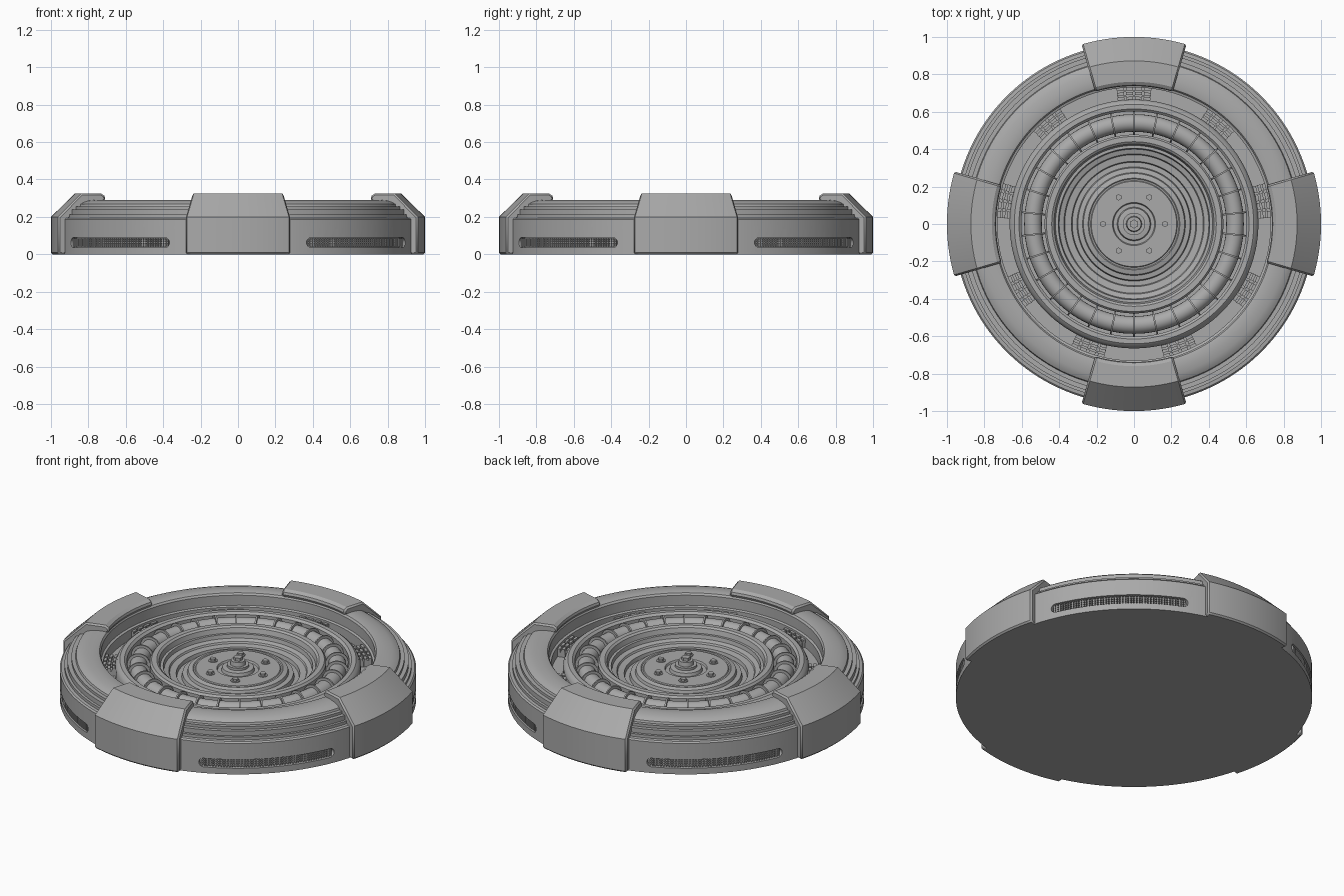
import bpy, bmesh, math
from mathutils import Matrix, Vector

cube = bpy.data.objects.get("Cube")
if cube:
    bpy.data.objects.remove(cube, do_unlink=True)

grey = bpy.data.materials.new("mid_grey")
grey.use_nodes = True
COLOUR = (0.4, 0.4, 0.4, 1)
grey.diffuse_color = COLOUR
grey.node_tree.nodes["Principled BSDF"].inputs["Base Color"].default_value = COLOUR


def finish(bm, name, smooth=True, angle=30):
    bmesh.ops.remove_doubles(bm, verts=bm.verts, dist=1e-5)
    bmesh.ops.recalc_face_normals(bm, faces=bm.faces)
    mesh = bpy.data.meshes.new(name)
    bm.to_mesh(mesh)
    bm.free()
    mesh.materials.append(grey)
    ob = bpy.data.objects.new(name, mesh)
    bpy.context.collection.objects.link(ob)
    if smooth:
        shade(ob, angle)
    return ob


def shade(ob, angle=30):
    bpy.ops.object.select_all(action='DESELECT')
    ob.select_set(True)
    bpy.context.view_layer.objects.active = ob
    bpy.ops.object.shade_smooth_by_angle(angle=math.radians(angle))


def polar(r, a, z):
    return Vector((r * math.cos(a), r * math.sin(a), z))


def lathe(name, profile, steps=128, closed=False):
    """Turn an (r, z) profile about the vertical axis."""
    bm = bmesh.new()
    rings = [[bm.verts.new(polar(r, math.tau * i / steps, z)) for r, z in profile]
             for i in range(steps)]
    n = len(profile)
    for i in range(steps):
        a, b = rings[i], rings[(i + 1) % steps]
        for j in range(n if closed else n - 1):
            k = (j + 1) % n
            bm.faces.new((a[j], b[j], b[k], a[k]))
    bmesh.ops.dissolve_degenerate(bm, dist=1e-6, edges=bm.edges)
    return finish(bm, name)


def sweep(bm, stations):
    """Bridge (angle, profile) sections and cap both ends."""
    secs = [[bm.verts.new(polar(r, a, z)) for r, z in p] for a, p in stations]
    n = len(secs[0])
    for a, b in zip(secs, secs[1:]):
        for j in range(n):
            k = (j + 1) % n
            bm.faces.new((a[j], b[j], b[k], a[k]))
    bm.faces.new(secs[0])
    bm.faces.new(secs[-1])


def block(bm, r, a, z, size):
    """Box with size (radial, tangential, vertical) at a polar position."""
    m = Matrix.Translation(polar(r, a, z)) @ Matrix.Rotation(a, 4, 'Z')
    bmesh.ops.create_cube(bm, size=1, matrix=m @ Matrix.Diagonal((*size, 1)))


def cylinder(bm, r, z0, z1, at=(0, 0), sides=32, top=None):
    bmesh.ops.create_cone(bm, cap_ends=True, segments=sides, radius1=r,
                          radius2=r if top is None else top, depth=z1 - z0,
                          matrix=Matrix.Translation((*at, (z0 + z1) / 2)))


# Main body: stepped outer wall, domed rim, clamp channel, bearing race and bowl
outer_wall = [(0, 0), (.965, 0), (.965, .185), (.957, .193), (.94, .195), (.94, .212),
              (.925, .212), (.925, .24), (.902, .24), (.902, .256), (.88, .256), (.876, .268)]
rim = [(.86, .278), (.835, .286), (.8, .29), (.765, .29), (.75, .286), (.742, .275),
       (.742, .215), (.73, .21), (.73, .15)]
race = [(.665, .15), (.665, .205), (.655, .225), (.64, .237), (.615, .237), (.602, .225),
        (.602, .15), (.478, .15), (.478, .225), (.468, .237), (.44, .237), (.428, .228)]
bowl = [(.42, .2), (.405, .2), (.4, .178), (.375, .17), (.37, .16), (.335, .155),
        (.33, .135), (.305, .135), (.3, .158), (.275, .162), (.27, .178), (.245, .185),
        (.24, .181), (.232, .181), (.228, .186), (.115, .186), (.11, .176), (.09, .176),
        (.085, .194), (.06, .198), (0, .198)]
body = lathe("body", outer_wall + rim + race + bowl)

# Rounded vent slots cut in the outer wall between the pads
HALF = math.radians(22.7)
Z_MID, Z_HALF = .0625, .026
bm = bmesh.new()
for q in range(4):
    mid = math.radians(45 + 90 * q)
    stations = []
    cap = Z_HALF / .965
    ends = [HALF - cap + cap * math.sin(math.radians(t)) for t in (0, 25, 50, 70, 85)]
    offsets = sorted([-e for e in ends] + [HALF * .9 * i / 16 for i in range(-16, 17)] + ends)
    for d in offsets:
        over = max(0, abs(d) - HALF + cap)
        h = Z_HALF * math.sqrt(max(.01, 1 - (over / cap) ** 2))
        lo, hi = Z_MID - h, Z_MID + h
        stations.append((mid + d, [(.94, lo), (.99, lo), (.99, hi), (.94, hi)]))
    sweep(bm, stations)
cutter = finish(bm, "slot_cutter", smooth=False)
cutter.hide_render = True
cutter.hide_set(True)
cut = body.modifiers.new("slots", 'BOOLEAN')
cut.operation = 'DIFFERENCE'
cut.solver = 'EXACT'
cut.object = cutter

# Grilles: upright ribs crossed by thin rails
bm = bmesh.new()
for q in range(4):
    mid = math.radians(45 + 90 * q)
    for i in range(-24, 25):
        block(bm, .95, mid + HALF * .96 * i / 24, Z_MID, (.016, .007, .044))
    for z in (.05, .0625, .075):
        p = [(.938, z - .002), (.954, z - .002), (.954, z + .002), (.938, z + .002)]
        sweep(bm, [(mid + HALF * .96 * i / 12, p) for i in range(-12, 13)])
finish(bm, "vent_grilles", smooth=False)

# Four clamping pads hooked over the rim
pad_profile = [(.95, 0), (1, 0), (1, .2), (.872, .325), (.76, .325), (.742, .313),
               (.735, .29), (.765, .275), (.85, .27), (.95, .18)]
PAD_HALF = math.radians(16.3)
for q, side in enumerate(("left", "back", "right", "front")):
    bm = bmesh.new()
    sweep(bm, [(math.pi / 2 * q + PAD_HALF * i / 10, pad_profile) for i in range(-10, 11)])
    pad = finish(bm, side + "_pad", angle=25)
    bev = pad.modifiers.new("edge", 'BEVEL')
    bev.width = .009
    bev.segments = 1
    bev.limit_method = 'ANGLE'
    bev.angle_limit = math.radians(50)

# Ribbed clamps in the channel
bm = bmesh.new()
for c in range(9):
    a = math.radians(90 + 40 * c)
    for i in range(4):
        da = (i - 1.5) * .069
        block(bm, .698, a + da, .168, (.078, .032, .036))
        for r in (.673, .698, .723):
            block(bm, r, a + da, .188, (.016, .036, .02))
    for r in (.685, .71):
        block(bm, r, a, .165, (.008, .18, .03))
finish(bm, "channel_clamps", smooth=False)

# Bearing coil: round tube with upright disc fins
tube = [(.54 + .047 * math.cos(math.tau * i / 20), .188 + .047 * math.sin(math.tau * i / 20))
        for i in range(20)]
lathe("coil_tube", tube, closed=True)
bm = bmesh.new()
for i in range(30):
    a = math.tau * (i + .5) / 30
    m = (Matrix.Translation(polar(.54, a, .188)) @ Matrix.Rotation(a, 4, 'Z')
         @ Matrix.Rotation(math.pi / 2, 4, 'X'))
    bmesh.ops.create_cone(bm, cap_ends=True, segments=28, radius1=.062, radius2=.062,
                          depth=.009, matrix=m)
finish(bm, "coil_fins")

# Hub stack and ring of bolts
bm = bmesh.new()
cylinder(bm, .06, .19, .212)
cylinder(bm, .042, .212, .236, top=.038)
cylinder(bm, .024, .236, .254, sides=6)
finish(bm, "hub")
bm = bmesh.new()
for i in range(6):
    p = polar(.165, math.tau * i / 6, 0)
    cylinder(bm, .025, .18, .19, (p.x, p.y), 20)
    cylinder(bm, .017, .19, .202, (p.x, p.y), 6)
finish(bm, "hub_bolts")
